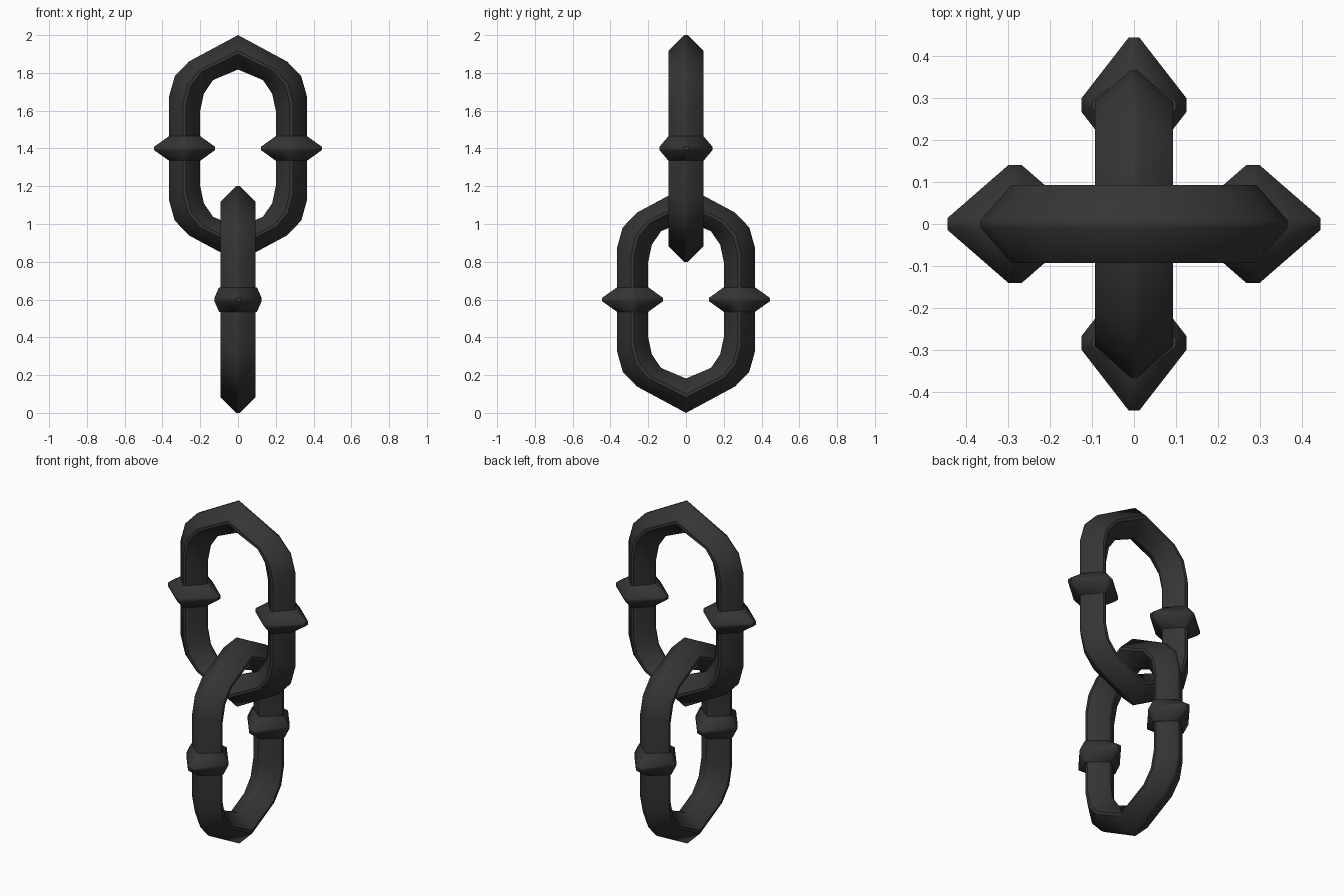
import bpy, bmesh
from mathutils import Vector, Matrix
from math import pi

if "Cube" in bpy.data.objects:
    bpy.data.objects.remove(bpy.data.objects["Cube"])

# Outer and inner edge of one quarter of a link (across, up), from the apex to the straight
OUTER = [(0, .6), (.26, .46), (.335, .382), (.365, .275)]
INNER = [(0, .418), (.132, .362), (.181, .29), (.2, .2)]
# Diamond section with slightly blunted corners (radial, lateral)
T = .1
SECTION = [(1, T), (T, 1), (-T, 1), (-1, T), (-1, -T), (-T, -1), (T, -1), (1, -T)]


def section_ring(bm, outer, inner, width):
    o, i = Vector(outer), Vector(inner)
    ring = []
    for u, v in SECTION:
        p = (o + i) / 2 + (o - i) / 2 * u
        ring.append(bm.verts.new((p.x, v * width, p.y)))
    return ring


def bridge(bm, a, b):
    n = len(a)
    for k in range(n):
        bm.faces.new((a[k], a[(k + 1) % n], b[(k + 1) % n], b[k]))


def finish(bm, name, z, turn):
    bmesh.ops.recalc_face_normals(bm, faces=bm.faces)
    mesh = bpy.data.meshes.new(name)
    mesh.transform(Matrix.Identity(4))
    bm.to_mesh(mesh)
    bm.free()
    mesh.transform(Matrix.Translation((0, 0, z)) @ Matrix.Rotation(turn, 4, 'Z'))
    ob = bpy.data.objects.new(name, mesh)
    bpy.context.collection.objects.link(ob)
    mat = bpy.data.materials.get("dark_iron")
    if mat is None:
        mat = bpy.data.materials.new("dark_iron")
        mat.diffuse_color = (.035, .035, .035, 1)
        mat.use_nodes = True
        mat.node_tree.nodes["Principled BSDF"].inputs["Base Color"].default_value = mat.diffuse_color
    mesh.materials.append(mat)
    bpy.ops.object.select_all(action='DESELECT')
    ob.select_set(True)
    bpy.context.view_layer.objects.active = ob
    bpy.ops.object.shade_smooth_by_angle(angle=pi / 4)


def link(name, z, turn):
    # Mirror the quarter profile into a closed loop of section rings
    quarter = list(zip(OUTER, INNER))

    def flip(pair, sx, sz):
        return tuple((p[0] * sx, p[1] * sz) for p in pair)
    path = quarter + [flip(q, 1, -1) for q in reversed(quarter)]
    path += [flip(q, -1, 1) for q in reversed(path[1:-1])]
    bm = bmesh.new()
    rings = [section_ring(bm, o, i, .093) for o, i in path]
    for k in range(len(rings)):
        bridge(bm, rings[k], rings[(k + 1) % len(rings)])
    finish(bm, name, z, turn)


def collar(name, side, z, turn, width, base_width):
    # Flared spiked band around the straight part of a link
    bm = bmesh.new()
    levels = [(-.065, .365, .2, base_width), (-.009, .444, .122, width),
              (.009, .444, .122, width), (.065, .365, .2, base_width)]
    rings = [section_ring(bm, (o * side, h), (i * side, h), w)
             for h, o, i, w in levels]
    for a, b in zip(rings, rings[1:]):
        bridge(bm, a, b)
    bm.faces.new(rings[0])
    bm.faces.new(rings[-1])
    finish(bm, name, z, turn)


for label, z, turn, width, base in (("upper", 1.4, 0, .14, .093),
                                    ("lower", .6, pi / 2, .125, .1)):
    link(label + "_link", z, turn)
    for side, tag in ((1, "a"), (-1, "b")):
        collar(f"{label}_collar_{tag}", side, z, turn, width, base)
